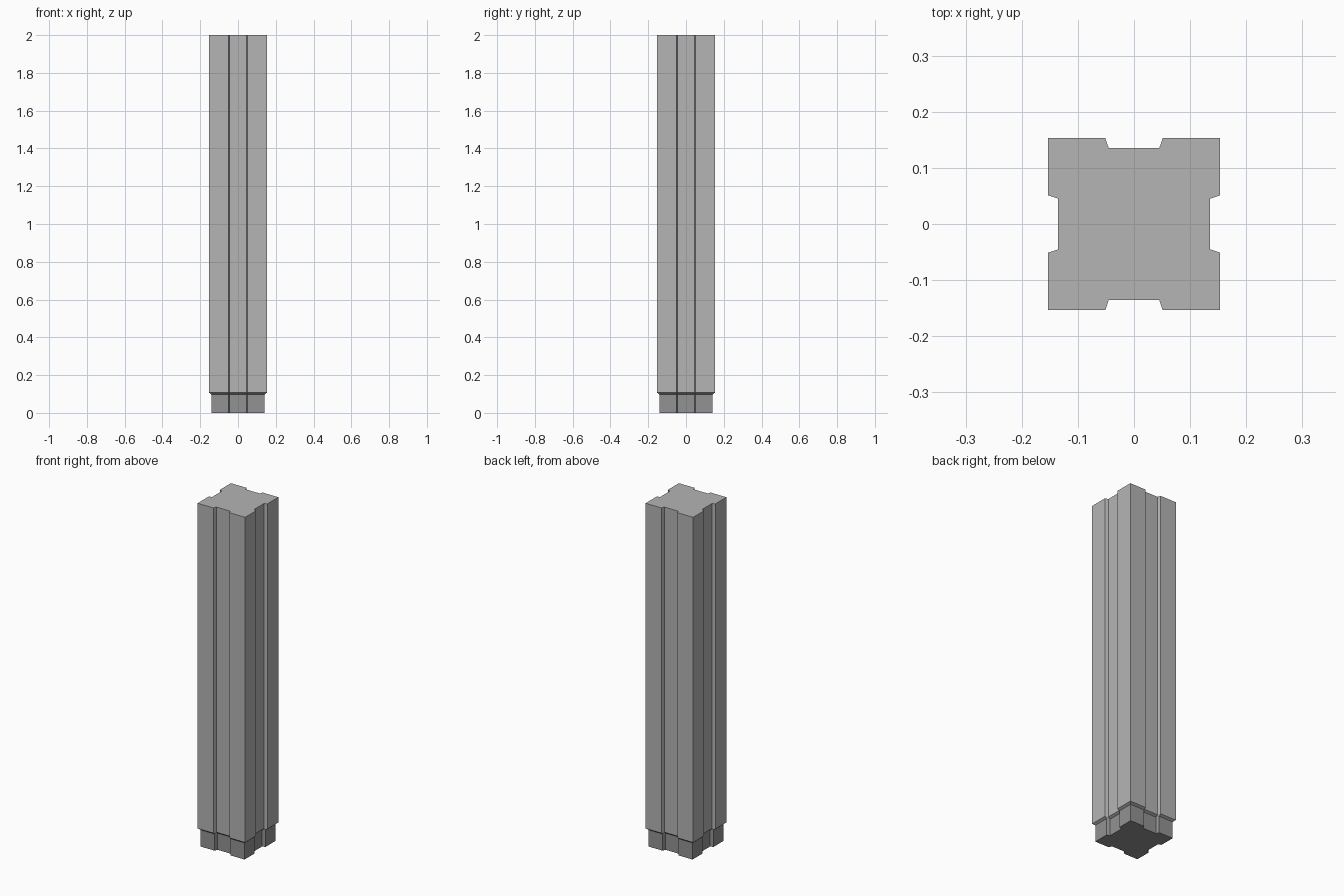
import bpy, bmesh

if "Cube" in bpy.data.objects:
    bpy.data.objects.remove(bpy.data.objects["Cube"])


def grey(name, value):
    mat = bpy.data.materials.new(name)
    mat.diffuse_color = (value, value, value, 1)
    mat.use_nodes = True
    mat.node_tree.nodes["Principled BSDF"].inputs["Base Color"].default_value = mat.diffuse_color
    return mat


def section(half, floor):
    """Square outline with a tapered groove in the middle of each side."""
    side = [(-half, -half), (-0.051, -half), (-0.045, -floor),
            (0.045, -floor), (0.051, -half)]
    pts = []
    for _ in range(4):
        pts += side
        side = [(-y, x) for x, y in side]
    return pts


def loft(name, levels, materials):
    """Skin stacked sections (z, half width, groove floor, material above)."""
    bm = bmesh.new()
    rings = [[bm.verts.new((x, y, z)) for x, y in section(half, floor)]
             for z, half, floor, _ in levels]
    for low, high, level in zip(rings, rings[1:], levels):
        for i in range(len(low)):
            j = (i + 1) % len(low)
            face = bm.faces.new((low[i], low[j], high[j], high[i]))
            face.material_index = level[3]
    bm.faces.new(rings[0][::-1]).material_index = levels[0][3]
    bm.faces.new(rings[-1]).material_index = levels[-1][3]
    mesh = bpy.data.meshes.new(name)
    bm.to_mesh(mesh)
    bm.free()
    for mat in materials:
        mesh.materials.append(mat)
    obj = bpy.data.objects.new(name, mesh)
    bpy.context.collection.objects.link(obj)
    return obj


# Grooved pillar: dark recessed foot, chamfered underside, straight shaft
loft("grooved_pillar", [
    (0.0, 0.1415, 0.1235, 0),
    (0.097, 0.1415, 0.1235, 0),
    (0.107, 0.153, 0.135, 1),
    (2.0, 0.153, 0.135, 1),
], [grey("dark_grey", 0.29), grey("mid_grey", 0.46)])
